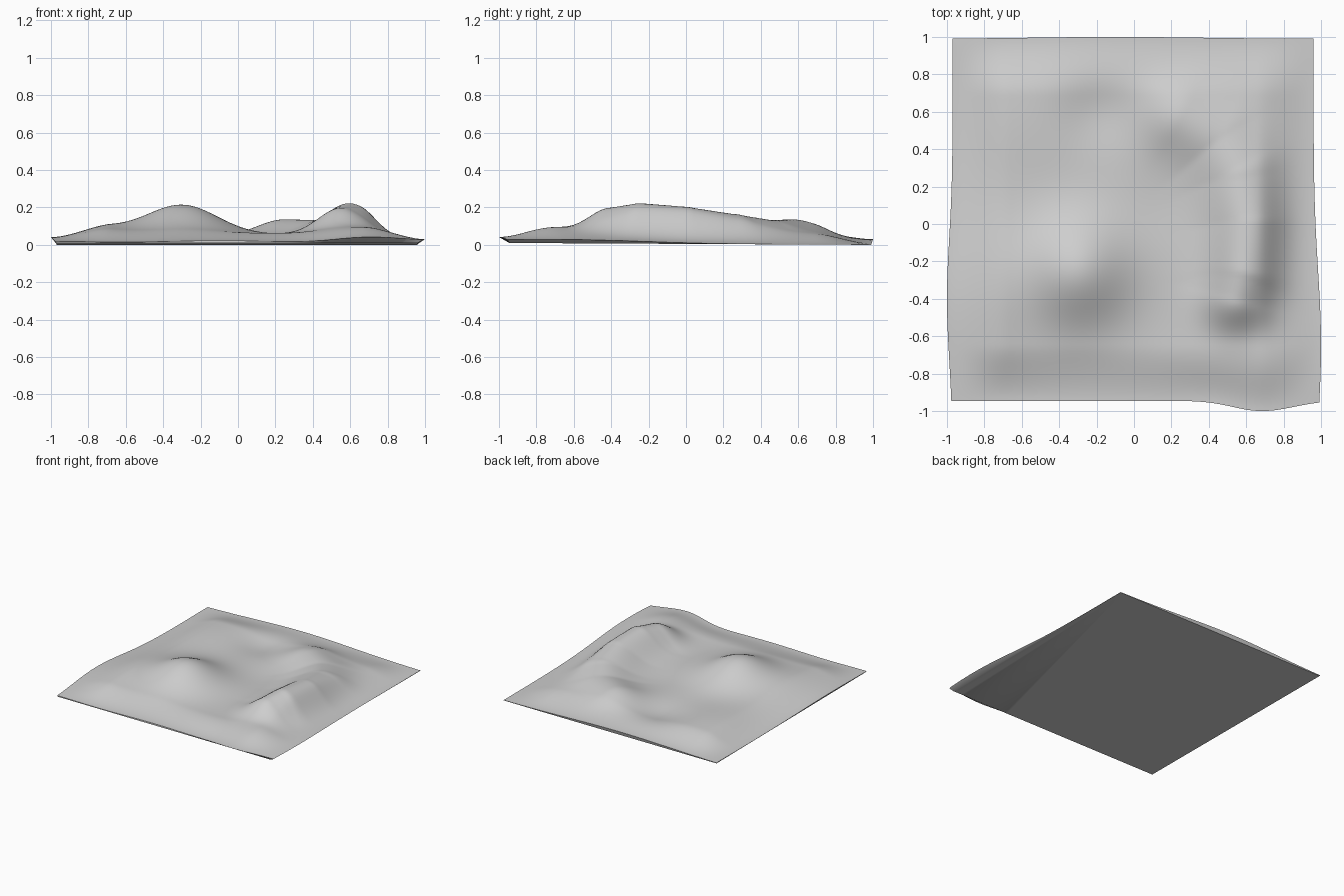
import bpy, bmesh, math
from mathutils import Vector

if "Cube" in bpy.data.objects:
    bpy.data.objects.remove(bpy.data.objects["Cube"])

X0, X1, Y0, Y1 = -0.97, 0.96, -0.945, 0.99   # flat base rectangle
N = 96                                        # grid resolution


def bell(x, y, cx, cy, sx, sy):
    return math.exp(-0.5 * (((x - cx) / sx) ** 2 + ((y - cy) / sy) ** 2))


def fade(d, width=0.3):
    t = max(0.0, min(1.0, d / width))
    return t * t * (3 - 2 * t)


# Rounded hills and hollows: height, centre x, centre y, spread x, spread y
HILLS = [
    (0.158, -0.30, -0.25, 0.19, 0.20),   # main peak
    (0.030, -0.80, -0.35, 0.20, 0.30),   # left shoulder
    (0.030, 0.68, -0.80, 0.25, 0.12),    # front bulge
    (0.030, -0.55, 0.55, 0.25, 0.25),    # back left rise
    (-0.030, -0.20, 0.60, 0.14, 0.14),   # back hollow
    (-0.010, 0.15, 0.10, 0.15, 0.15),    # central basin
]
# Crescent ridge: x, y, height, half width
RIDGE = [(0.55, -0.40, 0.140, 0.12), (0.59, -0.25, 0.165, 0.13), (0.61, 0.0, 0.148, 0.14),
         (0.57, 0.25, 0.112, 0.15), (0.45, 0.45, 0.080, 0.15), (0.25, 0.56, 0.083, 0.14)]


def ridge(x, y):
    p, best = Vector((x, y)), 0.0
    for a, b in zip(RIDGE, RIDGE[1:]):
        pa, d = Vector(a[:2]), Vector(b[:2]) - Vector(a[:2])
        t = max(0.0, min(1.0, (p - pa).dot(d) / d.length_squared))
        h, w = a[2] + (b[2] - a[2]) * t, a[3] + (b[3] - a[3]) * t
        best = max(best, h * math.exp(-0.5 * ((p - pa - d * t).length / w) ** 2))
    return best


def base_z(y):
    return 0.0052 * (Y1 - y)


def height(x, y):
    inside = fade(x - X0) * fade(X1 - x) * fade(y - Y0) * fade(Y1 - y)
    land = 0.048 + ridge(x, y) + sum(h * bell(x, y, *c) for h, *c in HILLS)
    rim = (0.033 * bell(x, y, X0, -0.4, 0.2, 0.32) + 0.018 * bell(x, y, X1, -0.55, 0.2, 0.35)
           + 0.027 * bell(x, y, 0.68, Y0, 0.17, 0.2) + 0.012 * bell(x, y, -0.1, Y0, 0.3, 0.2)
           + 0.029 * bell(x, y, -0.1, Y1, 0.45, 0.2))
    return base_z(y) + inside * land + rim


def bulge(x, y):
    """Push the raised rim slightly past the base outline."""
    dx = -0.03 * bell(x, y, X0, -0.4, 0.15, 0.32) + 0.04 * bell(x, y, X1, -0.65, 0.15, 0.4)
    dy = -0.055 * bell(x, y, 0.68, Y0, 0.15, 0.15) + 0.01 * bell(x, y, -0.1, Y1, 0.45, 0.15)
    return dx, dy


# Terrain surface
bm = bmesh.new()
grid, flat = [], {}
for j in range(N + 1):
    row = []
    for i in range(N + 1):
        x, y = X0 + (X1 - X0) * i / N, Y0 + (Y1 - Y0) * j / N
        dx, dy = bulge(x, y)
        row.append(bm.verts.new((x + dx, y + dy, height(x, y))))
        flat[i, j] = (x, y, base_z(y))
    grid.append(row)
for j in range(N):
    for i in range(N):
        f = bm.faces.new((grid[j][i], grid[j][i + 1], grid[j + 1][i + 1], grid[j + 1][i]))
        f.smooth = True

# Undercut rim and flat underside
loop = ([(i, 0) for i in range(N)] + [(N, j) for j in range(N)]
        + [(i, N) for i in range(N, 0, -1)] + [(0, j) for j in range(N, 0, -1)])
lower = [bm.verts.new((flat[k][0], flat[k][1], flat[k][2] - 0.001)) for k in loop]
for k in range(len(loop)):
    n = (k + 1) % len(loop)
    (i, j), (p, q) = loop[k], loop[n]
    bm.faces.new((lower[k], lower[n], grid[q][p], grid[j][i]))
bm.faces.new(lower[::-1])

# Stand on the floor
low = min(v.co.z for v in bm.verts)
for v in bm.verts:
    v.co.z -= low

mesh = bpy.data.meshes.new("terrain")
bm.to_mesh(mesh)
bm.free()
terrain = bpy.data.objects.new("terrain", mesh)
bpy.context.collection.objects.link(terrain)

grey = bpy.data.materials.new("light grey")
grey.diffuse_color = (0.62, 0.62, 0.62, 1)
grey.use_nodes = True
grey.node_tree.nodes["Principled BSDF"].inputs["Base Color"].default_value = grey.diffuse_color
mesh.materials.append(grey)

bpy.context.view_layer.objects.active = terrain
terrain.select_set(True)
bpy.ops.object.shade_smooth_by_angle(angle=math.radians(40))
